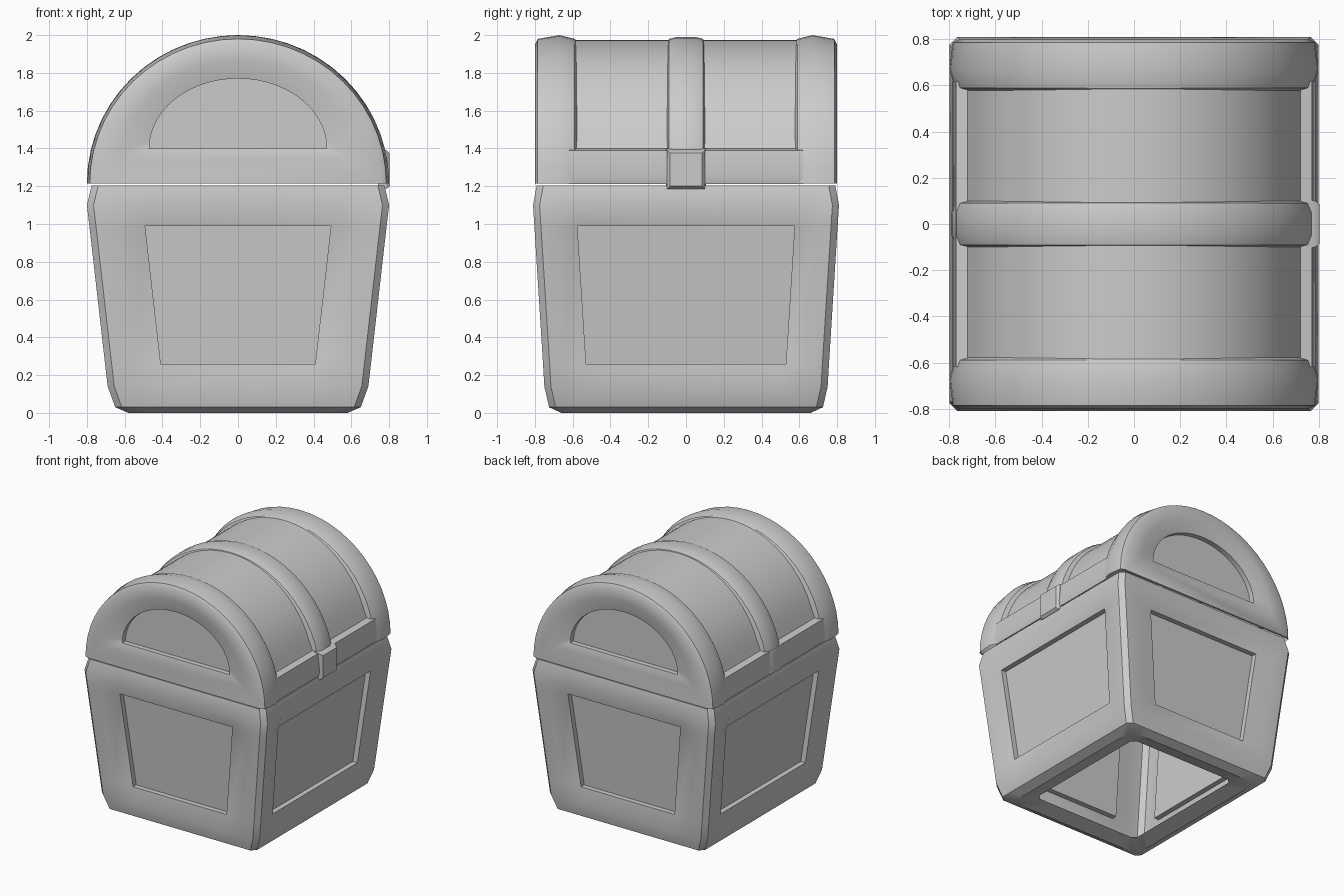
import bpy, bmesh
from math import sin, cos, pi
from mathutils import Vector

if "Cube" in bpy.data.objects:
    bpy.data.objects.remove(bpy.data.objects["Cube"])

SEG = 28


def make(name, faces, mid=(0, 0, 1.0), angle=0.5):
    """Build an object from faces given as point lists, facing away from mid."""
    bm = bmesh.new()
    for f in faces:
        bm.faces.new([bm.verts.new(p) for p in f])
    bmesh.ops.remove_doubles(bm, verts=bm.verts, dist=0.0005)
    bmesh.ops.recalc_face_normals(bm, faces=bm.faces)
    out = sum(f.normal.dot(f.calc_center_median() - Vector(mid)) * f.calc_area() for f in bm.faces)
    if out < 0:
        bmesh.ops.reverse_faces(bm, faces=bm.faces)
    me = bpy.data.meshes.new(name)
    bm.to_mesh(me)
    bm.free()
    ob = bpy.data.objects.new(name, me)
    bpy.context.collection.objects.link(ob)
    bpy.context.view_layer.objects.active = ob
    ob.select_set(True)
    bpy.ops.object.shade_smooth_by_angle(angle=angle)
    ob.select_set(False)
    return ob


def loft(loops, closed=False):
    faces = []
    for a, b in zip(loops, loops[1:]):
        n = len(a)
        for i in range(n if closed else n - 1):
            j = (i + 1) % n
            faces.append([a[i], a[j], b[j], b[i]])
    return faces


def arch(a, b, zc, y):
    return [(a * cos(pi * i / SEG), y, zc + b * sin(pi * i / SEG)) for i in range(SEG + 1)]


# Base: tapered frame with chamfered corners; rows are (z, half x, half y)
rows = [(0.03, 0.46, 0.54), (0.0, 0.58, 0.66), (0.03, 0.65, 0.725), (0.14, 0.69, 0.75),
        (0.26, 0.704, 0.757), (0.99, 0.787, 0.803), (1.10, 0.80, 0.81),
        (1.205, 0.775, 0.79), (1.205, 0.66, 0.68)]
CH, LOW, HIGH = 0.035, 4, 5


def base_side(along_x, sign):
    def place(u, n, z):
        return (u * sign, -n * sign, z) if along_x else (n * sign, u * sign, z)
    grid, recess = [], []
    for k, (z, hx, hy) in enumerate(rows):
        t, n = (hx, hy) if along_x else (hy, hx)
        o = t - (0.295 if along_x else 0.228)
        inset = 0.03 if k in (LOW, HIGH) else 0
        c = t - CH
        p = (c + o) / 2 + 0.02
        grid.append([place(-c, n, z), place(-p, n, z), place(-o, n - inset, z),
                     place(o, n - inset, z), place(p, n, z), place(c, n, z)])
        if inset:
            recess.append([place(-o, n - 0.07, z), place(o, n - 0.07, z)])
    faces = []
    for k in range(len(rows) - 1):
        for i in range(5):
            if not (k == LOW and i == 2):
                faces.append([grid[k][i], grid[k][i + 1], grid[k + 1][i + 1], grid[k + 1][i]])
    # opening lip and sunken panel
    rim = [grid[LOW][2], grid[LOW][3], grid[HIGH][3], grid[HIGH][2]]
    sunk = [recess[0][0], recess[0][1], recess[1][1], recess[1][0]]
    return faces + loft([rim, sunk], True) + [sunk]


base = []
for s in (1, -1):
    base += base_side(True, s) + base_side(False, s)
for sx in (1, -1):
    for sy in (1, -1):
        base += loft([[(sx * (x - CH), sy * y, z), (sx * x, sy * (y - CH), z)] for z, x, y in rows])
make("chest_base", base, (0, 0, 0.6))

# Lid barrel with a side rail along each lower edge
half = [(0.68, 1.212), (0.775, 1.212), (0.785, 1.25), (0.77, 1.39), (0.72, 1.40)]
curve = [(x, z) for x, _, z in arch(0.735, 0.755, 1.22, 0) if z > 1.405]
profile = half + curve + [(-x, z) for x, z in reversed(half)]
make("lid_barrel", loft([[(x, y, z) for x, z in profile] for y in (-0.62, 0.62)]), (0, 0, 1.2))

# Lid ends: broad arched band folding round to a framed half-round panel
for s, name in ((-1, "lid_front"), (1, "lid_back")):
    outer = [(0.73, 0.75, 1.215, 0.575), (0.775, 0.765, 1.215, 0.59),
             (0.80, 0.785, 1.215, 0.67), (0.785, 0.765, 1.215, 0.785)]
    face = [(0.785, 0.765, 1.215, 0.785), (0.755, 0.735, 1.215, 0.80),
            (0.61, 0.53, 1.34, 0.80), (0.47, 0.37, 1.40, 0.775), (0.47, 0.37, 1.40, 0.735)]
    ol = [arch(a, b, z, s * y) for a, b, z, y in outer]
    fl = [arch(a, b, z, s * y) for a, b, z, y in face]
    make(name, loft(ol) + loft(fl, True) + [fl[-1]], (0, s * 0.5, 1.3))

# Middle strap over the lid
sec = [(0.72, 0.74, -0.105), (0.775, 0.765, -0.09), (0.79, 0.775, -0.05),
       (0.79, 0.775, 0.05), (0.775, 0.765, 0.09), (0.72, 0.74, 0.105)]
strap = [arch(a, b, 1.215, y) for a, b, y in sec]
make("lid_strap", loft(strap) + [[l[0] for l in strap], [l[-1] for l in strap]], (0, 0, 1.2))

# Clasp at the right end of the strap
clasp = [[(x, y, z) for y, z in ((-w, lo), (w, lo), (w, hi), (-w, hi))]
         for x, w, lo, hi in ((0.74, 0.105, 1.18, 1.40), (0.785, 0.10, 1.185, 1.39),
                              (0.803, 0.085, 1.20, 1.375))]
make("clasp", loft(clasp, True) + [clasp[0], clasp[-1]], (0.77, 0, 1.29))
